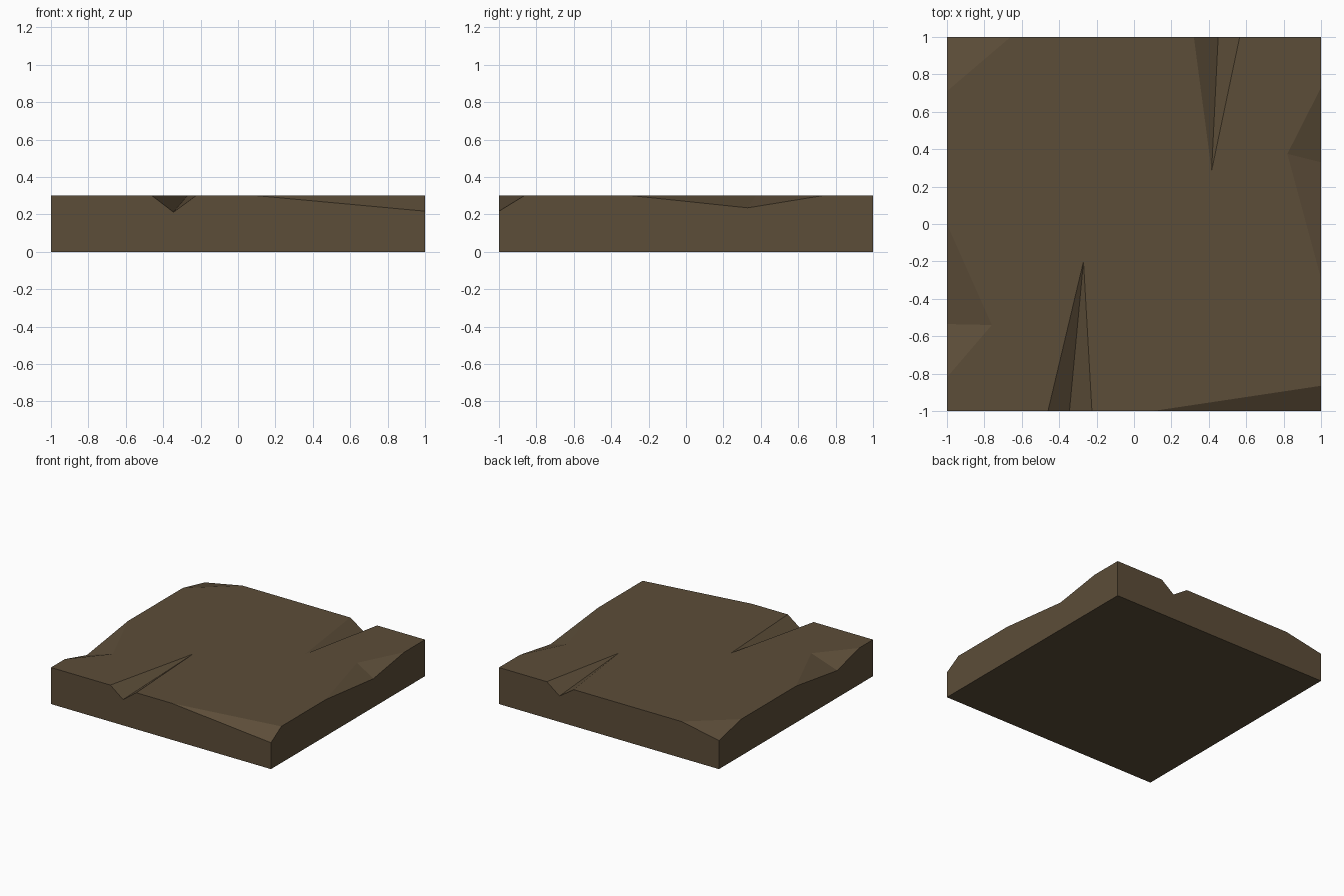
import bpy, bmesh

if "Cube" in bpy.data.objects:
    bpy.data.objects.remove(bpy.data.objects["Cube"])

H = 0.3  # slab thickness

mat = bpy.data.materials.new("brown stone")
mat.diffuse_color = (0.107, 0.074, 0.040, 1)
mat.use_nodes = True
mat.node_tree.nodes["Principled BSDF"].inputs["Base Color"].default_value = mat.diffuse_color

# Edge damage, counter-clockwise: start, lowest point (x, y, z), end, inner apex
FRONT_CRACK = ((-0.46, -1), (-0.345, -1, 0.212), (-0.225, -1), (-0.27, -0.2))
FRONT_CORNER = ((0.1, -1), (1, -1, 0.217), (1, -0.865), None)
RIGHT_CHIP = ((1, -0.29), (1, 0.33, 0.235), (1, 0.73), (0.82, 0.375))
BACK_CRACK = ((0.565, 1), (0.45, 1, 0.213), (0.32, 1), (0.415, 0.285))
BACK_CORNER = ((-0.66, 1), (-1, 1, 0.235), (-1, 0.71), None)
LEFT_CHIP = ((-1, 0.0), (-1, -0.535, 0.224), (-1, -0.82), (-0.76, -0.54))

bm = bmesh.new()
rim, top = [], []  # rim follows the walls, top outlines the flat surface


def corner(x, y):
    v = bm.verts.new((x, y, H))
    rim.append(v)
    top.append(v)


def chip(start, low, end, apex):
    a, l, b = (bm.verts.new((*p[:2], p[2] if len(p) > 2 else H)) for p in (start, low, end))
    rim.extend((a, l, b))
    if apex:
        c = bm.verts.new((*apex, H))
        top.extend((a, c, b))
        bm.faces.new((a, l, c))
        bm.faces.new((l, b, c))
    else:
        top.extend((a, b))
        bm.faces.new((a, l, b))


corner(-1, -1)
chip(*FRONT_CRACK)
chip(*FRONT_CORNER)
chip(*RIGHT_CHIP)
corner(1, 1)
chip(*BACK_CRACK)
chip(*BACK_CORNER)
chip(*LEFT_CHIP)

# Flat top and bottom
bm.faces.new(top)
base = [bm.verts.new((x, y, 0)) for x, y in ((-1, -1), (1, -1), (1, 1), (-1, 1))]
bm.faces.new(base[::-1])

# Four walls between the base and the broken rim
corners = [i for i, v in enumerate(rim) if abs(v.co.x) == 1 and abs(v.co.y) == 1]
loop = rim + [rim[0]]
corners.append(len(rim))
for k in range(4):
    edge = loop[corners[k]:corners[k + 1] + 1]
    bm.faces.new([base[k], base[(k + 1) % 4]] + edge[::-1])

bmesh.ops.recalc_face_normals(bm, faces=bm.faces)
bmesh.ops.triangulate(bm, faces=[f for f in bm.faces if len(f.verts) > 4])

mesh = bpy.data.meshes.new("stone_slab")
bm.to_mesh(mesh)
bm.free()
mesh.materials.append(mat)
slab = bpy.data.objects.new("stone_slab", mesh)
bpy.context.collection.objects.link(slab)
